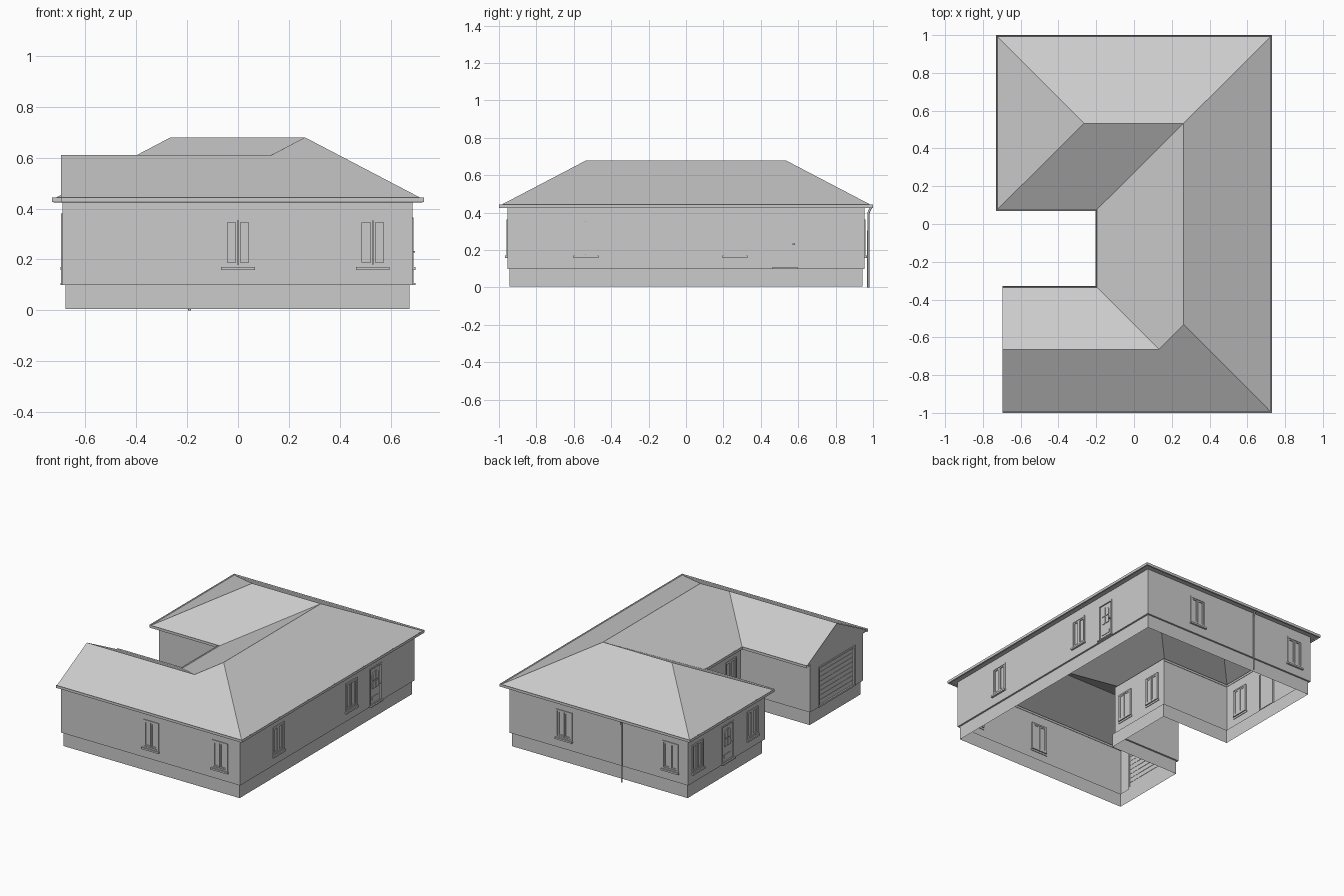
import bpy, bmesh, math
from mathutils import Vector, Matrix

if "Cube" in bpy.data.objects:
    bpy.data.objects.remove(bpy.data.objects["Cube"])


def finish(name, bm, normals=True):
    if normals:
        bmesh.ops.recalc_face_normals(bm, faces=bm.faces)
    me = bpy.data.meshes.new(name)
    bm.to_mesh(me)
    bm.free()
    return me


def place(name, me, matrix=None):
    ob = bpy.data.objects.new(name, me)
    bpy.context.collection.objects.link(ob)
    if matrix is not None:
        ob.matrix_world = matrix
    return ob


def box(bm, x0, x1, y0, y1, z0, z1):
    m = Matrix.Translation(((x0 + x1) / 2, (y0 + y1) / 2, (z0 + z1) / 2))
    bmesh.ops.create_cube(bm, size=1, matrix=m @ Matrix.Diagonal((x1 - x0, y1 - y0, z1 - z0, 1)))


def ring(bm, x0, x1, y0, y1, t, z0, z1):
    """Rectangular frame of four bars, bar width t."""
    box(bm, x0, x0 + t, y0, y1, z0, z1)
    box(bm, x1 - t, x1, y0, y1, z0, z1)
    box(bm, x0 + t, x1 - t, y0, y0 + t, z0, z1)
    box(bm, x0 + t, x1 - t, y1 - t, y1, z0, z1)


def prism(bm, pts, z0, z1):
    lo = [bm.verts.new((x, y, z0)) for x, y in pts]
    hi = [bm.verts.new((x, y, z1)) for x, y in pts]
    bm.faces.new(lo[::-1])
    bm.faces.new(hi)
    for i in range(len(pts)):
        j = (i + 1) % len(pts)
        bm.faces.new((lo[i], lo[j], hi[j], hi[i]))


def sweep(name, path, profile, closed_path, closed_profile):
    """Sweep an (outward offset, height) profile along a right-angled plan outline."""
    bm = bmesh.new()
    pts = [Vector(p) for p in path]
    n = len(pts)

    def normal(i):
        d = (pts[(i + 1) % n] - pts[i % n]).normalized()
        return Vector((d.y, -d.x))
    rows = []
    for i, p in enumerate(pts):
        a, b = normal(i - 1), normal(i)
        m = a + b
        if not closed_path and i == 0:
            m = b
        if not closed_path and i == n - 1:
            m = a
        rows.append([bm.verts.new((p.x + m.x * o, p.y + m.y * o, z)) for o, z in profile])
    k = len(profile)
    for i in range(n if closed_path else n - 1):
        r, s = rows[i], rows[(i + 1) % n]
        for j in range(k if closed_profile else k - 1):
            l = (j + 1) % k
            bm.faces.new((r[j], s[j], s[l], r[l]))
    if closed_profile and not closed_path:
        bm.faces.new(rows[0])
        bm.faces.new(rows[-1])
    return place(name, finish(name, bm))


# Roof: hipped around the back and right side, gabled on the front wing
bm = bmesh.new()
eave = [(.722, -.992), (.722, .992), (-.722, .992), (-.722, .078),
        (-.195, .078), (-.195, -.335), (-.695, -.335), (-.695, -.992)]
A, B, C, D, E, F, G, H = [bm.verts.new((x, y, .44)) for x, y in eave]
R1, R2, R3, R4, R5 = [bm.verts.new(p) for p in (
    (-.265, .533, .68), (.263, .533, .68), (.263, -.533, .68), (.132, -.6635, .611), (-.695, -.6635, .611))]
for f in ((A, B, R2, R3), (B, C, R1, R2), (C, D, R1), (D, E, R2, R1),
          (E, F, R4, R3, R2), (F, G, R5, R4), (H, A, R3, R4, R5)):
    bm.faces.new(f)
place("roof", finish("roof", bm, False))

# Soffit, fascia and gutter in one profile round the eaves
sweep("eaves", eave[-1:] + eave[:-1],
      [(-.04, .43), (-.002, .43), (0, .424), (.008, .426), (.008, .444), (.005, .444), (0, .438)], False, False)

# Window, origin at its centre line on the wall, y is height, z points outward
W, Z0, Z1 = .057, .172, .36
bm = bmesh.new()
ring(bm, -W - .004, W + .004, Z0 - .002, Z1 + .004, .01, -.012, .005)
for a, b in ((-W + .006, -.001), (.001, W - .006)):
    ring(bm, a, b, Z0 + .008, Z1 - .006, .009, -.01, .001)
box(bm, -W + .006, W - .006, Z0 + .008, Z1 - .006, -.007, -.005)
box(bm, -W - .009, W + .009, Z0 - .014, Z0 - .002, -.004, .013)
window = finish("window", bm)

# House door with four arched lights, lower panel, handle and step
bm = bmesh.new()
ring(bm, -.066, .066, .104, .365, .01, -.012, .004)
box(bm, -.056, .056, .112, .355, -.01, -.004)
for s in (-1, 1):
    box(bm, min(s * .003, s * .033), max(s * .003, s * .033), .215, .262, -.004, .001)
    arch = [(s * .003, .27), (s * .033, .27)]
    arch += [(s * (.003 + .03 * math.cos(t * math.pi / 10)), .302 + .03 * math.sin(t * math.pi / 10)) for t in range(6)]
    prism(bm, arch, -.004, .001)
box(bm, -.035, .035, .135, .16, -.004, 0)
box(bm, .04, .052, .228, .234, -.004, .01)
box(bm, -.07, .07, .1, .108, -.004, .013)
door = finish("house_door", bm)

# Garage door with slatted leaf
bm = bmesh.new()
ring(bm, -.2, .2, .1, .38, .012, -.012, .005)
for i in range(8):
    z = .112 + i * .032
    box(bm, -.188, .188, z, z + .030, -.01, -.005)
garage = finish("garage_door", bm)

# Walls: outline corners, and openings as (kind, coordinate along the wall)
plan = [(-.69, -.955), (.685, -.955), (.685, .955), (-.685, .955),
        (-.685, .115), (-.155, .115), (-.155, -.375), (-.69, -.375)]
openings = [[("window", 0), ("window", .53)],
            [("window", -.535), ("window", .262), ("door", .53)],
            [("window", .265), ("window", -.55)],
            [("window", .85), ("door", .52), ("window", .25)],
            [], [("window", 0), ("window", -.27)], [], [("garage", -.665)]]
kinds = {"window": (window, W, Z0, Z1), "door": (door, .06, .108, .36), "garage": (garage, .194, .106, .375)}

for i, p in enumerate(plan):
    q = plan[(i + 1) % len(plan)]
    p3, q3 = Vector((*p, 0)), Vector((*q, 0))
    L = (q3 - p3).length
    d = (q3 - p3) / L
    up = Vector((0, 0, 1))
    frame = Matrix((d, up, d.cross(up))).transposed().to_4x4()
    frame.translation = p3
    loops = [[(0, .1), (L, .1), (L, .447), (0, .447)]]
    if i == 7:      # gable end
        loops = [[(0, .1), (L, .1), (L, .43), (L + .037, .438), (.2885, .609), (-.04, .438), (0, .43)]]
    for k, (kind, c) in enumerate(openings[i]):
        me, w, z0, z1 = kinds[kind]
        axis = 0 if abs(d.x) > .5 else 1
        u = (c - p[axis]) * d[axis]
        loops.append([(u - w, z0), (u + w, z0), (u + w, z1), (u - w, z1)])
        place(f"{me.name}_{i}_{k}", me, frame @ Matrix.Translation((u, 0, 0)))
    bm = bmesh.new()
    for lp in loops:
        vs = [bm.verts.new((x, y, 0)) for x, y in lp]
        for a, b in zip(vs, vs[1:] + vs[:1]):
            bm.edges.new((a, b))
    bmesh.ops.triangle_fill(bm, use_beauty=True, use_dissolve=False, edges=bm.edges[:], normal=(0, 0, 1))
    place(f"wall_{i}", finish(f"wall_{i}", bm, False), frame)

# Recessed plinth with the ledge under the walls
sweep("plinth", plan, [(-.012, .005), (-.012, .1), (0, .1)], True, False)

# Downpipe on the back wall, bending out to the gutter
cu = bpy.data.curves.new("downpipe", "CURVE")
cu.dimensions = "3D"
cu.bevel_depth = .006
cu.bevel_resolution = 2
cu.use_fill_caps = True
sp = cu.splines.new("POLY")
path = [(-.19, .975, 0), (-.19, .975, .395), (-.19, .98, .41), (-.19, .99, .43)]
sp.points.add(len(path) - 1)
for pt, co in zip(sp.points, path):
    pt.co = (*co, 1)
place("downpipe", cu)
